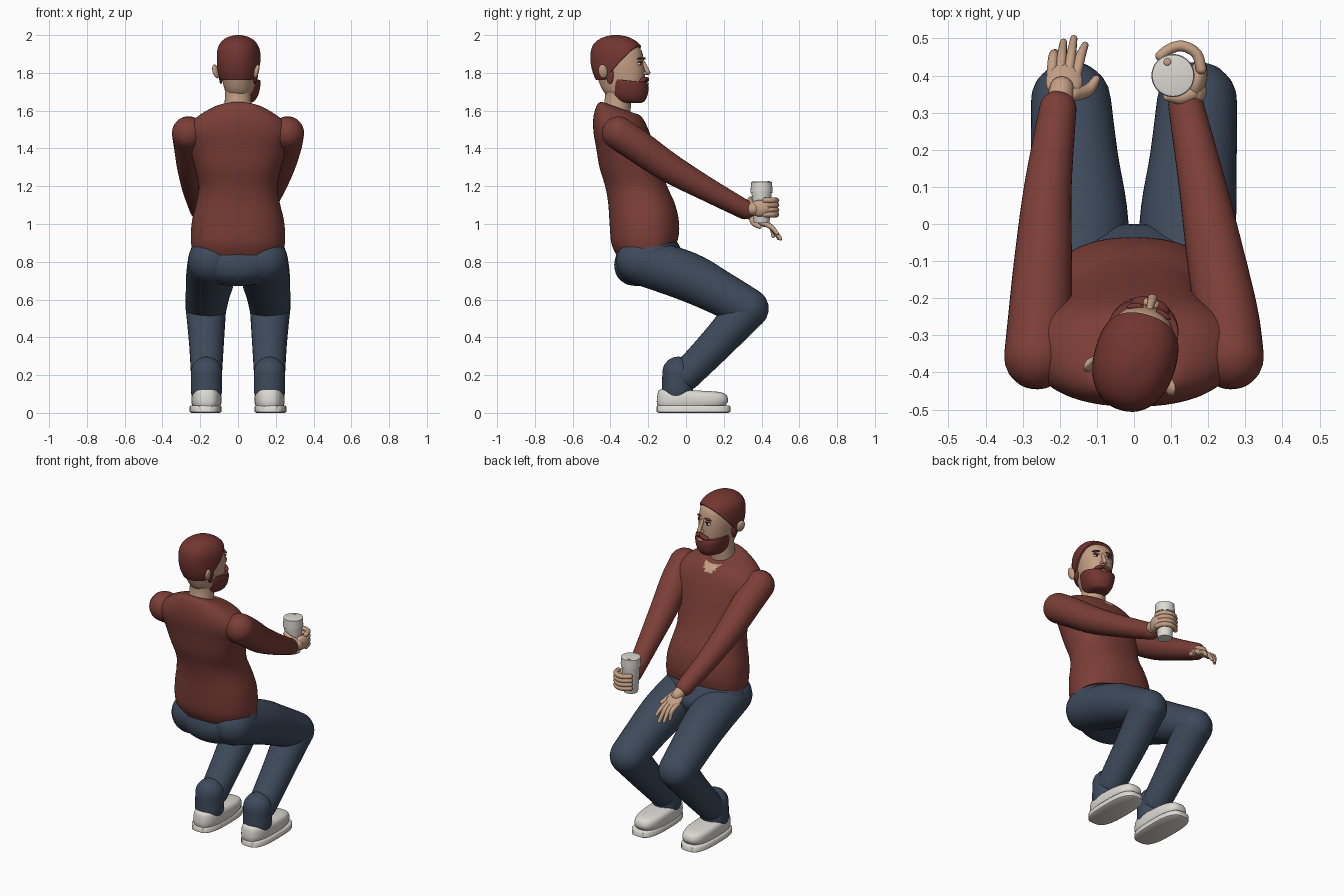
import bpy, bmesh, math
from mathutils import Vector, Matrix

if "Cube" in bpy.data.objects:
    bpy.data.objects.remove(bpy.data.objects["Cube"])


def material(name, rgb):
    m = bpy.data.materials.new(name)
    m.diffuse_color = (*rgb, 1)
    m.use_nodes = True
    m.node_tree.nodes["Principled BSDF"].inputs["Base Color"].default_value = m.diffuse_color
    return m


SHIRT = material("rust_red", (0.20, 0.048, 0.038))
HAIR = material("hair_red", (0.17, 0.036, 0.030))
JEANS = material("denim_blue", (0.047, 0.068, 0.105))
SKIN = material("skin", (0.56, 0.35, 0.235))
WHITE = material("off_white", (0.72, 0.70, 0.65))
DARK = material("dark_brown", (0.03, 0.018, 0.015))
HEAD = Matrix.Translation((0, -0.375, 0)) @ Matrix.Rotation(math.radians(-16), 4, 'Z')


def finish(name, bm, mat, matrix=None, angle=50):
    bmesh.ops.recalc_face_normals(bm, faces=bm.faces)
    me = bpy.data.meshes.new(name)
    bm.to_mesh(me)
    bm.free()
    me.materials.append(mat)
    if matrix:
        me.transform(matrix)
    ob = bpy.data.objects.new(name, me)
    bpy.context.collection.objects.link(ob)
    bpy.context.view_layer.objects.active = ob
    ob.select_set(True)
    bpy.ops.object.shade_smooth_by_angle(angle=math.radians(angle))
    ob.select_set(False)
    return ob


def smooth_rows(rows, steps):
    """Catmull-Rom resampling of rows of numbers."""
    out = []
    for i in range(len(rows) - 1):
        p0, p1, p2, p3 = (rows[max(0, min(len(rows) - 1, i + k))] for k in (-1, 0, 1, 2))
        for s in range(steps):
            t = s / steps
            out.append([0.5 * (2 * b + (c - a) * t + (2 * a - 5 * b + 4 * c - d) * t * t
                               + (3 * b - a - 3 * c + d) * t ** 3)
                        for a, b, c, d in zip(p0, p1, p2, p3)])
    return out + [list(rows[-1])]


def skin_rings(bm, rings):
    loops = [[bm.verts.new(p) for p in r] for r in rings]
    n = len(loops[0])
    for a, b in zip(loops, loops[1:]):
        for i in range(n):
            bm.faces.new((a[i], a[(i + 1) % n], b[(i + 1) % n], b[i]))
    bm.faces.new(loops[0])
    bm.faces.new(loops[-1])


def loft(name, rows, mat, power=2.0, seg=48, steps=4, x=0, matrix=None, cuts=(), angle=50):
    """Stack of rings; each row is z, back y, front y, half width, tilt."""
    rings = []
    for z, y0, y1, hw, tilt in (smooth_rows(rows, steps) if steps > 1 else rows):
        ring = []
        for i in range(seg):
            a = math.tau * i / seg
            c, s = math.cos(a), math.sin(a)
            px = hw * math.copysign(abs(c) ** (2 / power), c)
            py = (y1 - y0) / 2 * math.copysign(abs(s) ** (2 / power), s)
            ring.append((x + px, (y0 + y1) / 2 + py, z + tilt * py))
        rings.append(ring)
    bm = bmesh.new()
    skin_rings(bm, rings)
    for co, no in cuts:
        res = bmesh.ops.bisect_plane(bm, geom=bm.verts[:] + bm.edges[:] + bm.faces[:],
                                     plane_co=co, plane_no=no, clear_outer=True)
        edges = [e for e in res["geom_cut"] if isinstance(e, bmesh.types.BMEdge)]
        bmesh.ops.contextual_create(bm, geom=edges)
    return finish(name, bm, mat, matrix, angle)


def tube(name, rows, mat, seg=24, steps=5, matrix=None):
    """Round-ended limb; each row is x, y, z, radius."""
    pts = smooth_rows(rows, steps)
    P = [Vector(p[:3]) for p in pts]
    T = [(P[min(i + 1, len(P) - 1)] - P[max(i - 1, 0)]).normalized() for i in range(len(P))]
    q = T[0].to_track_quat('Z', 'Y')
    spine = []
    caps = [math.radians(d) for d in (88, 70, 50, 30, 15)]
    for i, (p, t) in enumerate(zip(P, T)):
        if i:
            q = T[i - 1].rotation_difference(t) @ q
        r = pts[i][3]
        if i == 0:
            spine += [(p - t * r * math.sin(a), q.copy(), r * math.cos(a)) for a in caps]
        spine.append((p, q.copy(), r))
        if i == len(P) - 1:
            spine += [(p + t * r * math.sin(a), q.copy(), r * math.cos(a)) for a in caps[::-1]]
    rings = [[p + q @ Vector((r * math.cos(math.tau * k / seg), r * math.sin(math.tau * k / seg), 0))
              for k in range(seg)] for p, q, r in spine]
    bm = bmesh.new()
    skin_rings(bm, rings)
    return finish(name, bm, mat, matrix)


def blob(name, co, size, mat, rot=(0, 0, 0), matrix=None):
    bm = bmesh.new()
    bmesh.ops.create_uvsphere(bm, u_segments=24, v_segments=14, radius=1)
    rx, ry, rz = (Matrix.Rotation(math.radians(a), 4, ax) for a, ax in zip(rot, 'XYZ'))
    m = Matrix.Translation(co) @ rz @ ry @ rx @ Matrix.Diagonal((*size, 1))
    return finish(name, bm, mat, (matrix @ m) if matrix else m)


# Sweater body, with a small skin V at the front of the collar
torso = loft("sweater_body", [
    (0.87, -0.365, -0.045, 0.245, 0.25), (0.93, -0.395, -0.036, 0.250, 0.18),
    (1.02, -0.405, -0.040, 0.243, 0.06), (1.11, -0.412, -0.060, 0.222, 0),
    (1.20, -0.428, -0.100, 0.208, 0), (1.30, -0.458, -0.135, 0.228, 0),
    (1.40, -0.475, -0.165, 0.255, 0), (1.49, -0.490, -0.195, 0.275, 0),
    (1.56, -0.490, -0.225, 0.225, -0.05), (1.605, -0.470, -0.245, 0.145, -0.25),
    (1.615, -0.445, -0.265, 0.085, -0.35)], SHIRT, power=2.3, seg=72, steps=5)
torso.data.materials.append(SKIN)
for f in torso.data.polygons:
    if f.center.y > -0.32 and f.normal.y > 0.1 and abs(f.center.x) < (f.center.z - 1.52) * 0.8:
        f.material_index = 1

# Seat of the trousers
loft("trouser_seat", [
    (0.68, -0.26, -0.08, 0.08, 0.1), (0.70, -0.32, -0.04, 0.17, 0.12), (0.76, -0.365, 0.0, 0.235, 0.2),
    (0.83, -0.380, -0.03, 0.258, 0.25), (0.89, -0.365, -0.06, 0.240, 0.25)], JEANS)

# Legs and shoes
for s, side in ((-1, "left"), (1, "right")):
    tube(side + "_thigh", [(s * .14, -.245, .805, .125), (s * .145, 0, .725, .13),
                           (s * .16, .18, .635, .117), (s * .17, .33, .552, .108)], JEANS, 32)
    tube(side + "_shin", [(s * .17, .33, .552, .107), (s * .167, .16, .365, .092),
                          (s * .167, .0, .2, .082)], JEANS, 32)
    tube(side + "_ankle", [(s * .167, -.042, .215, .083), (s * .167, -.045, .12, .083)], JEANS, 32)
    loft(side + "_sole", [(0, -.145, .225, .075, 0), (.006, -.155, .235, .084, 0),
                          (.034, -.155, .235, .084, 0), (.04, -.148, .228, .078, 0)],
         WHITE, power=3, steps=1, x=s * .172)
    loft(side + "_shoe", [(.035, -.15, .205, .074, 0), (.06, -.155, .222, .08, 0),
                          (.095, -.15, .218, .078, -.04), (.113, -.14, .2, .066, -.05),
                          (.12, -.11, .16, .045, -.05)], WHITE, power=2.8, steps=3, x=s * .167)

# Sleeves
tube("right_sleeve", [(.262, -.358, 1.482, .088), (.25, -.25, 1.41, .086), (.222, -.1, 1.305, .079),
                      (.185, .1, 1.19, .064), (.14, .32, 1.075, .048)], SHIRT, 32)
tube("left_sleeve", [(-.262, -.358, 1.482, .088), (-.253, -.25, 1.41, .086), (-.245, -.1, 1.305, .078),
                     (-.232, .1, 1.19, .064), (-.205, .31, 1.075, .05)], SHIRT, 32)

# Open left hand
tube("left_wrist", [(-.203, .31, 1.075, .038), (-.195, .365, 1.045, .033)], SKIN, 16)
blob("left_palm", (-.188, .385, 1.022), (.05, .062, .021), SKIN, (-35, 0, -8))
for i, (x0, x1, y1, z1) in enumerate(((-.222, -.213, .462, .935), (-.2, -.19, .49, .925),
                                      (-.178, -.162, .5, .922), (-.157, -.132, .482, .95))):
    tube(f"left_finger_{i + 1}", [(x0, .395, 1.01, .0145), ((x0 + x1) / 2, .45, .985, .0135),
                                 (x1, y1, z1, .0095)], SKIN, 12, 4)
tube("left_thumb", [(-.165, .35, 1.04, .02), (-.125, .36, 1.005, .017), (-.102, .39, .985, .011)], SKIN, 12, 4)

# Drinking cup with lid
cx, cy = .105, .4
loft("cup", [(z, cy - r, cy + r, r, 0) for z, r in
             ((1.005, .04), (1.015, .043), (1.17, .053))], WHITE, steps=1, x=cx, angle=30)
loft("cup_lid", [(z, cy - r, cy + r, r, 0) for z, r in
                 ((1.165, .057), (1.18, .058), (1.205, .056), (1.222, .056), (1.224, .048))],
     WHITE, steps=1, x=cx, angle=30)
blob("sip_hole", (.09, .437, 1.224), (.01, .01, .003), SKIN)

# Right hand wrapped around the cup
tube("right_wrist", [(.142, .32, 1.075, .037), (.162, .36, 1.08, .034)], SKIN, 16)
blob("right_palm", (.17, .39, 1.083), (.026, .055, .044), SKIN, (0, 0, -12))
for i in range(4):
    z = 1.125 - i * .025
    path = []
    for a, r in ((5, .068), (40, .073), (75, .07), (105, .062), (135, .058)):
        a = math.radians(a)
        path.append((cx + r * math.cos(a) + .008, cy + r * math.sin(a) + .012, z, .0145 - .0000 * i))
    tube(f"right_finger_{i + 1}", path, SKIN, 12, 3)
tube("right_thumb", [(.155, .35, 1.1, .02), (.125, .338, 1.12, .016), (.09, .343, 1.135, .012)], SKIN, 12, 4)

# Neck and skull
tube("neck", [(0, -.375, 1.55, .078), (0, -.36, 1.66, .07), (0, -.36, 1.78, .072)], SKIN, 32)
loft("face", [(1.66, -.02, .13, .05, 0), (1.70, -.06, .153, .074, 0), (1.75, -.085, .158, .086, 0),
              (1.80, -.1, .16, .094, 0), (1.86, -.112, .155, .1, 0), (1.92, -.108, .14, .096, 0),
              (1.96, -.085, .1, .075, 0), (1.985, -.03, .05, .03, 0)], SKIN, 2.2, matrix=HEAD)

# Hair cap cut along the hairline
loft("hair", [(1.75, -.095, .13, .09, 0), (1.80, -.118, .15, .105, 0), (1.86, -.131, .16, .111, 0),
              (1.92, -.128, .15, .108, 0), (1.96, -.108, .122, .091, 0), (1.988, -.065, .075, .058, 0),
              (2.0, -.015, .025, .012, 0)], HAIR, 2.2, matrix=HEAD,
     cuts=[((0, .13, 1.94), (0, .14, -.13)), ((0, 0, 1.762), (0, 0, -1))])

# Beard, moustache and lips
loft("beard", [(1.64, .05, .13, .02, 0), (1.647, .015, .155, .055, 0), (1.675, -.01, .172, .078, 0),
               (1.71, -.018, .178, .09, 0), (1.745, -.018, .176, .096, -.08),
               (1.762, -.012, .168, .096, -.12)], HAIR, 2.3, matrix=HEAD)
blob("lips", (0, .175, 1.742), (.024, .009, .006), SKIN, matrix=HEAD)
for s, side in ((-1, "left"), (1, "right")):
    blob(side + "_moustache", (s * .024, .163, 1.764), (.032, .017, .012), HAIR, (0, s * 18, -s * 16), HEAD)
    blob(side + "_sideburn", (s * .094, -.002, 1.79), (.009, .02, .05), HAIR, matrix=HEAD)
    # Ears, eyes and brows
    blob(side + "_ear", (s * .112, -.035, 1.808), (.013, .024, .038), SKIN, (10, s * 12, s * 20), HEAD)
    blob(side + "_eye", (s * .038, .145, 1.848), (.018, .008, .009), WHITE, (0, 0, -s * 18), HEAD)
    blob(side + "_iris", (s * .037, .151, 1.848), (.0075, .004, .008), DARK, (0, 0, -s * 18), HEAD)
    blob(side + "_eyelid", (s * .038, .147, 1.857), (.02, .008, .003), DARK, (0, 0, -s * 18), HEAD)
    blob(side + "_brow", (s * .04, .148, 1.876), (.024, .008, .006), HAIR, (0, s * 6, -s * 18), HEAD)
    blob(side + "_nostril", (s * .012, .168, 1.797), (.01, .012, .009), SKIN, matrix=HEAD)

# Nose
tube("nose", [(0, .152, 1.86, .009), (0, .168, 1.83, .011), (0, .18, 1.802, .013)], SKIN, 16, matrix=HEAD)
